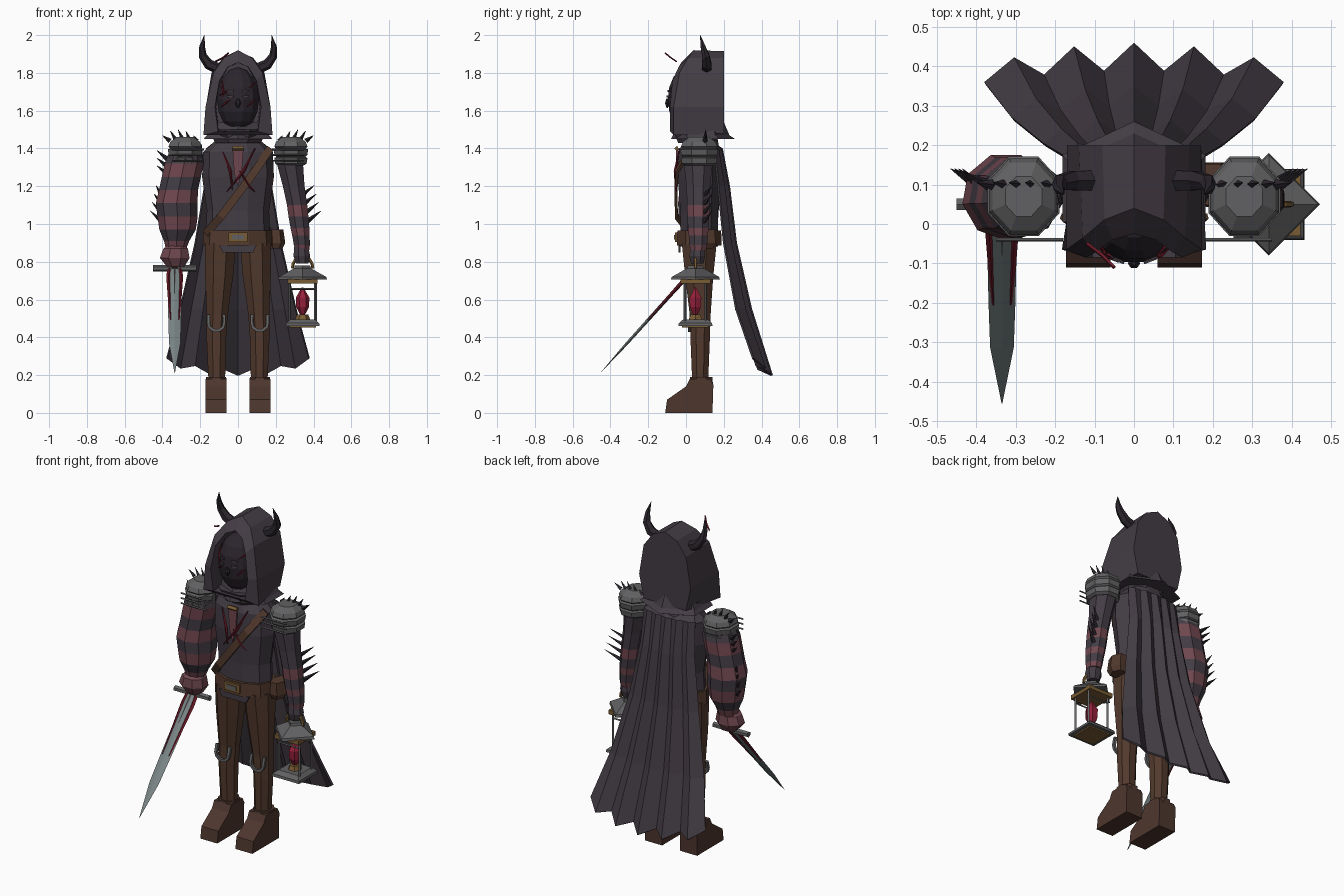
import bpy, bmesh, math
from mathutils import Vector

if "Cube" in bpy.data.objects:
    bpy.data.objects.remove(bpy.data.objects["Cube"])


def material(name, r, g, b):
    m = bpy.data.materials.new(name)
    m.use_nodes = True
    m.diffuse_color = (r, g, b, 1)
    m.node_tree.nodes["Principled BSDF"].inputs["Base Color"].default_value = (r, g, b, 1)
    return m


CLOTH = material("dark plum cloth", .056, .045, .058)
LEATHER = material("brown leather", .085, .042, .026)
BOOT = material("dark boot leather", .075, .037, .027)
MAUVE = material("dusty mauve", .16, .062, .078)
STEEL = material("dull steel", .12, .12, .125)
BLADE = material("pale blade steel", .19, .23, .23)
GOLD = material("old gold", .19, .107, .035)
CRYSTAL = material("red crystal", .3, .015, .045)
SHADOW = material("near black", .024, .019, .026)
SCRATCH = material("deep red", .15, .01, .022)


def build(name, verts, faces, mats, index=None, mirror=False, solid=0):
    me = bpy.data.meshes.new(name)
    me.from_pydata([tuple(v) for v in verts], [], faces)
    for m in mats:
        me.materials.append(m)
    if index:
        for p in me.polygons:
            p.material_index = index[p.index]
    bm = bmesh.new()
    bm.from_mesh(me)
    bmesh.ops.recalc_face_normals(bm, faces=bm.faces)
    bm.to_mesh(me)
    bm.free()
    ob = bpy.data.objects.new(name, me)
    bpy.context.collection.objects.link(ob)
    if solid:
        ob.modifiers.new("Thickness", 'SOLIDIFY').thickness = solid
    if mirror:
        ob.modifiers.new("Mirror", 'MIRROR')
    return ob


def skin(name, rings, mats, stripes=None, mirror=False):
    """Bridge closed rings of equal length and cap both ends."""
    n = len(rings[0])
    verts = [v for r in rings for v in r]
    faces, index = [], []
    for i in range(len(rings) - 1):
        for j in range(n):
            k = (j + 1) % n
            faces.append((i * n + j, i * n + k, i * n + n + k, i * n + n + j))
            index.append(stripes[i] if stripes else 0)
    faces += [tuple(range(n)), tuple(range(len(verts) - n, len(verts)))]
    index += [index[0], index[-1]]
    return build(name, verts, faces, mats, index, mirror)


def loft(name, rows, mats, n=8, phase=.5, stripes=None, mirror=False):
    """Stack horizontal ellipses given as (x, y, z, rx, ry)."""
    angles = [math.tau * (j + phase) / n + math.pi / 2 for j in range(n)]
    rings = [[(x + rx * math.cos(a), y + ry * math.sin(a), z) for a in angles]
             for x, y, z, rx, ry in rows]
    return skin(name, rings, mats, stripes, mirror)


def tube(name, pts, radii, mat, n=5, flat=1, phase=0, mirror=False):
    """Sweep a section along a path; flat squashes it front to back."""
    pts = [Vector(p) for p in pts]
    rings = []
    for i, p in enumerate(pts):
        d = (pts[min(i + 1, len(pts) - 1)] - pts[max(i - 1, 0)]).normalized()
        u = d.cross(Vector((0, 1, 0)))
        u = u.normalized() if u.length > .01 else Vector((1, 0, 0))
        v = d.cross(u)
        r = radii[i] if isinstance(radii, (list, tuple)) else radii
        angles = [math.tau * (j + phase) / n for j in range(n)]
        rings.append([p + u * r * math.cos(a) + v * r * flat * math.sin(a) for a in angles])
    return skin(name, rings, [mat], mirror=mirror)


def spike(name, base, tip, r=.012, mirror=False):
    tube(name, [base, tip], [r, .001], SHADOW, 4, mirror=mirror)


# Boots and legs
profile = [(-.11, 0), (.14, 0), (.145, .15), (.13, .18), (.02, .18), (0, .14), (-.1, .07)]
skin("boot", [[(x, y, z) for y, z in profile] for x in (.06, .172)], [BOOT], mirror=True)
loft("boot_cuff", [(.116, .08, .15, .06, .068), (.116, .08, .19, .058, .064)], [BOOT], mirror=True)
loft("leg", [(.112, .075, .15, .047, .045), (.115, .075, .38, .055, .055), (.11, .075, .52, .06, .06),
             (.1, .07, .72, .08, .08), (.093, .07, .9, .09, .1)], [LEATHER], mirror=True)
arc = [(.115 + .042 * math.cos(a), .018, .475 - .04 * math.sin(a))
       for a in [math.pi * k / 6 for k in range(7)]]
arc = [(.157, .03, .52)] + arc + [(.073, .03, .52)]
tube("knee_guard", arc, .011, STEEL, 4, phase=.5, mirror=True)

# Torso, belt and chest details
loft("torso", [(0, .07, .88, .165, .105), (0, .07, .97, .17, .105), (0, .07, 1.07, .165, .105),
               (0, .07, 1.25, .19, .12), (0, .07, 1.38, .185, .115), (0, .08, 1.46, .1, .09)], [CLOTH], 10)
loft("belt", [(0, .07, .885, .187, .125), (0, .07, .965, .183, .122)], [LEATHER], 10)
loft("belt_pouch", [(.2, .1, .87, .035, .05), (.205, .1, .9, .045, .065), (.2, .1, .97, .04, .06)], [LEATHER], 6)
tube("belt_buckle", [(-.05, -.052, .93), (.05, -.052, .93)], .034, GOLD, 4, .3, .5)
tube("buckle_inset", [(-.032, -.06, .93), (.032, -.06, .93)], .017, STEEL, 4, .3, .5)
skin("waist_flap", [[(-.1, y, .89), (.1, y, .89), (.08, y, .85), (-.08, y, .85)] for y in (-.04, -.03)], [CLOTH])
skin("shirt_front", [[(-.03, y, 1.41), (.03, y, 1.41), (.02, y, 1.27), (0, y, 1.2), (-.02, y, 1.27)]
                     for y in (-.052, -.043)], [MAUVE])
tube("neck_clasp", [(-.03, -.05, 1.4), (.03, -.05, 1.4)], .012, GOLD, 4)
tube("chest_strap", [(.17, .02, 1.4), (.09, -.047, 1.28), (0, -.054, 1.16), (-.09, -.05, 1.04), (-.17, .02, .95)],
     .03, LEATHER, 4, .35, .5)
tube("chest_scratch_a", [(-.08, -.035, 1.38), (-.04, -.056, 1.28), (-.03, -.056, 1.18)], [.003, .008, .002], SCRATCH, 4)
tube("chest_scratch_b", [(.09, -.035, 1.4), (.03, -.057, 1.28), (-.06, -.055, 1.17)], [.003, .008, .002], SCRATCH, 4)
tube("chest_scratch_c", [(.01, -.058, 1.28), (.06, -.055, 1.2), (.09, -.05, 1.17)], [.003, .007, .002], SCRATCH, 4)

# Pleated cape
rows = [(1.44, .12, .13, 0), (1.4, .17, .185, .01), (1.2, .18, .205, .028),
        (.9, .23, .235, .035), (.55, .31, .3, .05), (.2, .38, .39, .07)]
verts, faces = [], []
for i, (z, w, y, depth) in enumerate(rows):
    for j in range(11):
        u, ridge = (j - 5) / 5, j % 2
        hem = .03 * (1 - ridge) + .06 * u * u if i == 5 else 0
        verts.append((u * w, y + ridge * depth * (1 - .4 * u * u) - .03 * u * u, z + hem))
for i in range(5):
    for j in range(10):
        a = i * 11 + j
        faces.append((a, a + 1, a + 12, a + 11))
build("cape", verts, faces, [CLOTH], solid=.012)

# Hood with a deep face opening
def arch(half, y, scale=1):
    pts = [(x * scale, z) for x, z in half]
    pts = [(-x, z) for x, z in reversed(pts[1:])] + pts
    return [(x, y(z), z) for x, z in pts]


def rim_y(z):
    return -.085 + .09 * max(0, (z - 1.7) / .2) ** 1.6


outer = [(0, 1.92), (.075, 1.88), (.13, 1.8), (.172, 1.62), (.183, 1.47)]
inner = [(0, 1.855), (.055, 1.83), (.098, 1.76), (.122, 1.62), (.105, 1.49)]
rear = [(0, 1.915), (.08, 1.88), (.14, 1.8), (.17, 1.62), (.14, 1.48)]
skin("hood", [arch(rear, lambda z: .2), arch(outer, lambda z: rim_y(z) + .02),
              arch(inner, lambda z: rim_y(z)), arch(inner, lambda z: .08, .95)], [CLOTH])
loft("collar", [(0, .09, 1.45, .21, .17), (0, .08, 1.47, .19, .15), (0, .08, 1.54, .15, .12)], [CLOTH], 6, 0)
loft("scarf", [(0, .06, 1.43, .13, .11), (0, .06, 1.5, .17, .14)], [CLOTH], 8)
tube("horn", [(.1, .11, 1.82), (.155, .11, 1.845), (.187, .105, 1.89), (.19, .09, 1.94), (.178, .075, 2.0)],
     [.03, .028, .022, .015, .001], SHADOW, 6, mirror=True)

# Face
head = [(0, .01, 1.66 + .17 * math.sin(a), .115 * math.cos(a), .11 * math.cos(a))
        for a in [math.pi * (k / 8 - .5) * .97 for k in range(9)]]
loft("head", head, [SHADOW], 12)


def on_face(x, z):
    return (x, .007 - .11 * math.sqrt(max(0, 1 - (x / .115) ** 2 - ((z - 1.66) / .17) ** 2)), z)


for z in (1.705, 1.675):
    tube("eye_slit", [on_face(.025, z), on_face(.058, z)], .008, CLOTH, 4, .4, .5, mirror=True)
loft("nose", [(0, -.1, 1.615, .004, .004), (0, -.1, 1.64, .016, .013), (0, -.1, 1.665, .004, .004)], [SHADOW], 6)
for k, (x, z, dx, dz) in enumerate([(-.095, 1.73, .04, -.05), (-.1, 1.68, .05, .03), (-.09, 1.62, .05, .04),
                                    (-.085, 1.76, .01, -.09), (.05, 1.62, .04, .04), (.06, 1.72, .035, .03)]):
    tube("face_scratch_%d" % k, [on_face(x, z), on_face(x + dx / 2, z + dz / 2), on_face(x + dx, z + dz)],
         [.002, .005, .002], SCRATCH, 4)
tube("brow_thread", [(-.12, -.05, 1.86), (-.08, -.08, 1.88), (-.05, -.11, 1.905)], .005, SCRATCH, 4)

# Layered shoulder armour with spikes and pins
plates = [(1.31, .075), (1.32, .09), (1.35, .095), (1.355, .082), (1.365, .094), (1.395, .099),
          (1.4, .085), (1.41, .095), (1.435, .085), (1.46, .05)]
loft("shoulder_plate", [(.28, .07, z, r, r * 1.1) for z, r in plates], [STEEL], 8, mirror=True)
for k in range(5):
    x = .22 + .035 * k
    spike("shoulder_spike", (x, .1, 1.44), (x + .015 + .006 * k, .105, 1.5 - .008 * (k - 2) ** 2), .014, True)
for z in (1.335, 1.365, 1.395):
    tube("shoulder_pin", [(.18, -.04, z), (.35, -.04, z)], .005, STEEL, 4, mirror=True)

# Striped arms: the right one is swollen
right = [(-.27, 1.42, .08), (-.285, 1.32, .105), (-.3, 1.25, .105), (-.315, 1.18, .105), (-.325, 1.11, .112),
         (-.32, 1.04, .108), (-.32, .97, .098), (-.325, .91, .068), (-.328, .87, .055)]
loft("right_arm", [(x, .07, z, r, r) for x, z, r in right], [CLOTH, MAUVE], 9, stripes=[0, 1, 0, 1, 0, 1, 0, 1])
loft("right_hand", [(-.33, .06, .775, .05, .045), (-.335, .06, .82, .085, .07), (-.33, .06, .87, .07, .065),
                    (-.33, .06, .89, .04, .04)], [MAUVE], 8)
left = [(.26, 1.42, .07), (.275, 1.32, .075), (.295, 1.2, .062), (.313, 1.1, .058), (.32, 1.04, .057),
        (.328, .98, .054), (.333, .94, .05), (.338, .89, .046), (.34, .86, .04)]
loft("left_arm", [(x, .065, z, r, r * 1.1) for x, z, r in left], [CLOTH, MAUVE], 8, stripes=[0, 0, 0, 1, 0, 1, 0, 1])
loft("left_hand", [(.34, .06, .79, .035, .035), (.338, .06, .83, .048, .045), (.335, .06, .88, .04, .04)], [CLOTH], 8)
for k in range(4):
    z = 1.03 + .045 * k
    spike("left_arm_spike", (.36 - .01 * k, .09, z - .02), (.44 - .012 * k, .14, z + .04), .015)
    spike("right_arm_spike", (-.4, .1, z - .02), (-.465 + .01 * k, .14, z + .04), .015)
for k in range(3):
    spike("right_upper_spike", (-.37, .1, 1.26 + .04 * k), (-.43, .13, 1.31 + .04 * k), .015)

# Sword held point forward
start, tip = Vector((-.335, .05, .77)), Vector((-.335, -.455, .21))
at = lambda t, dx=0: start.lerp(tip, t) + Vector((dx, 0, 0))
tube("sword_guard", [(-.45, .05, .765), (-.22, .05, .765)], .017, STEEL, 6)
tube("sword_grip", [at(-.12), at(.02)], .02, LEATHER, 6)
tube("sword_blade", [at(0), at(.5), at(.72), at(1)], [.04, .034, .03, .001], BLADE, 4, .25)
tube("blade_fuller", [at(0), at(.45)], [.02, .01], STEEL, 4, .65)
for s in (-1, 1):
    tube("blade_vein", [at(-.08, s * .025), at(.1, s * .033), at(.5, s * .022)], [.012, .011, .006], SCRATCH, 4, .9)

# Lantern
lx, ly = .342, .05


def tier(name, rows, mat, n=4, phase=.5):
    grow = math.sqrt(2) if phase == .5 and n == 4 else 1
    loft(name, [(lx, ly, z, r * grow, r * grow) for z, r in rows], [mat], n, phase)


tier("lantern_roof", [(.705, .13), (.72, .125), (.765, .045), (.78, .04)], STEEL, 4, 0)
tier("lantern_top_plate", [(.685, .08), (.71, .08)], GOLD)
tier("lantern_base", [(.46, .09), (.475, .088), (.495, .065)], STEEL)
tier("lantern_foot", [(.452, .07), (.461, .07)], GOLD)
tier("crystal_holder", [(.495, .04), (.52, .03)], GOLD, 6)
tier("lantern_crystal", [(.515, .01), (.56, .034), (.61, .036), (.665, .004)], CRYSTAL, 6)
for sx in (-.068, .068):
    for sy in (-.055, .055):
        tube("lantern_post", [(lx + sx, ly + sy, .48), (lx + sx, ly + sy, .69)], .007, STEEL, 4)
for sy in (-.055, .055):
    tube("lantern_rail", [(lx - .068, ly + sy, .655), (lx + .068, ly + sy, .655)], .005, STEEL, 4)
tube("lantern_handle", [(lx + .055 * math.cos(a), ly, .765 + .065 * math.sin(a))
                        for a in [math.pi * k / 8 for k in range(9)]], .009, GOLD, 5)
